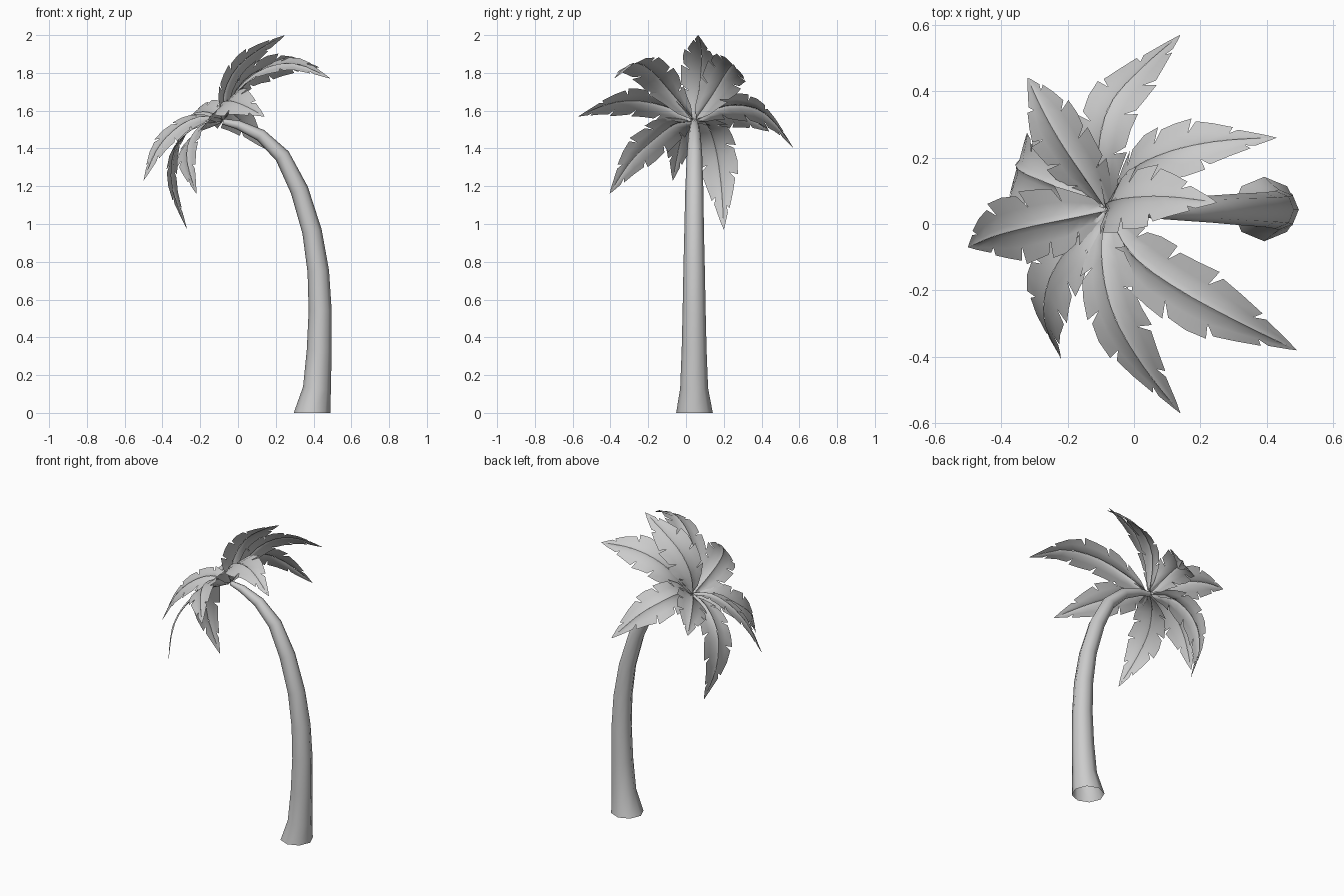
import bpy, bmesh, math
from mathutils import Vector

if "Cube" in bpy.data.objects:
    bpy.data.objects.remove(bpy.data.objects["Cube"])

UP_AXIS = Vector((-0.68, 0, 0.73))   # the crown leans the way the trunk bends
ROOT = Vector((-0.075, 0.045, 1.54))


def finish(bm, name, angle):
    me = bpy.data.meshes.new(name)
    bm.to_mesh(me)
    bm.free()
    ob = bpy.data.objects.new(name, me)
    bpy.context.collection.objects.link(ob)
    bpy.ops.object.select_all(action='DESELECT')
    bpy.context.view_layer.objects.active = ob
    ob.select_set(True)
    bpy.ops.object.shade_smooth_by_angle(angle=math.radians(angle))
    return ob


def spline(pts, t):
    """Catmull-Rom point at t in 0..1."""
    n = len(pts) - 1
    i = min(int(t * n), n - 1)
    u = t * n - i
    b, c = pts[i], pts[i + 1]
    a = pts[i - 1] if i else b * 2 - c
    d = pts[i + 2] if i + 2 <= n else c * 2 - b
    return 0.5 * (2 * b + (c - a) * u + (2 * a - 5 * b + 4 * c - d) * u * u
                  + (3 * b - a - 3 * c + d) * u ** 3)


def tube(bm, pts, radii, sides, ref):
    """Round tube along points, level and open at the start, capped at the end."""
    rings = []
    for i, p in enumerate(pts):
        tan = (pts[min(i + 1, len(pts) - 1)] - pts[max(i - 1, 0)]).normalized()
        if i == 0:
            tan = Vector((0, 0, 1))
        s = (ref - tan * ref.dot(tan)).normalized()
        n = tan.cross(s)
        rings.append([bm.verts.new(p + radii[i] * (
            s * math.cos(math.tau * k / sides) + n * math.sin(math.tau * k / sides)))
            for k in range(sides)])
    for r0, r1 in zip(rings, rings[1:]):
        for k in range(sides):
            j = (k + 1) % sides
            bm.faces.new((r0[k], r0[j], r1[j], r1[k]))
    bm.faces.new(rings[-1])


def leaf(name, path, twist=0, width=0.107, lobes=5):
    pts = [ROOT] + [Vector(p) for p in path]
    side0 = (spline(pts, .5) - ROOT).cross(UP_AXIS).normalized()
    ct, st = math.cos(math.radians(twist)), math.sin(math.radians(twist))

    def point(t, v, sgn):
        """Surface point: t along the rib, v from rib (0) to edge (1)."""
        ridge = 0.014 * (1 - t) ** .6 * max(0, 1 - v / .16)
        t = min(t + 0.06 * v, 1)
        p = spline(pts, t)
        tan = (spline(pts, min(t + .02, 1)) - spline(pts, max(t - .02, 0))).normalized()
        s = (side0 - tan * side0.dot(tan)).normalized()
        n = s.cross(tan)
        s, n = s * ct + n * st, n * ct - s * st
        w = width * min(0.22 + 2.4 * t, 1, 2.7 * (1 - t) ** 0.95)
        return p + s * (sgn * w * v) + n * ridge

    bm = bmesh.new()
    # two blades torn into lobes; a raised midrib runs where they meet
    for sgn in (1, -1):
        cuts = [.98 * i / lobes + .02 for i in range(lobes + 1)]
        cuts = [c + (.03 * sgn if 0 < i < lobes else 0) for i, c in enumerate(cuts)]
        for t0, t1 in zip(cuts, cuts[1:]):
            tm = (t0 + t1) / 2
            last = t1 > .99
            gap = 0.018
            rows = [[(t0, v), (tm, v), (t1, v)] for v in (0, .16, .55)]
            rows.append([(t0 + gap, .94), (tm, 1), (t1 if last else t1 - gap * .6, 1.06)])
            grid = [[bm.verts.new(point(t, v, sgn)) for t, v in r] for r in rows]
            for a, b in zip(grid, grid[1:]):
                for k in (0, 1):
                    f = (a[k], a[k + 1], b[k + 1], b[k])
                    bm.faces.new(f if sgn < 0 else f[::-1])
    bmesh.ops.remove_doubles(bm, verts=bm.verts, dist=0.0005)
    bmesh.ops.dissolve_degenerate(bm, edges=bm.edges, dist=0.0003)
    return finish(bm, name, 100)


# trunk: (x, y, z, radius), open underneath
trunk = [(.392, .045, 0, .097), (.418, .043, .13, .074), (.43, .043, .33, .066),
         (.435, .043, .54, .061), (.425, .043, .75, .057), (.392, .043, .96, .052),
         (.325, .044, 1.18, .048), (.235, .045, 1.36, .041), (.12, .045, 1.47, .033),
         (.0, .045, 1.525, .024), (-.08, .045, 1.542, .015)]
bm = bmesh.new()
tube(bm, [Vector(p[:3]) for p in trunk], [p[3] for p in trunk], 8, Vector((0, 1, 0)))
finish(bm, "trunk", 60)

# crown of leaves: midrib points from the crown centre to each tip, then twist
leaf("leaf_back", [(-.1, .2, 1.615), (-.07, .35, 1.61), (.02, .46, 1.54), (.14, .57, 1.4)])
leaf("leaf_back_right", [(-.01, .15, 1.70), (.1, .21, 1.80), (.25, .245, 1.84), (.43, .26, 1.83)], 25)
leaf("leaf_top", [(-.07, .06, 1.68), (-.01, .075, 1.81), (.1, .08, 1.91), (.25, .065, 2.0)], 28)
leaf("leaf_front_right", [(0, -.09, 1.70), (.13, -.19, 1.81), (.3, -.285, 1.845), (.49, -.38, 1.77)])
leaf("leaf_front", [(-.09, -.1, 1.61), (-.06, -.26, 1.645), (.02, -.41, 1.63), (.14, -.57, 1.57)])
leaf("leaf_front_left", [(-.18, -.06, 1.52), (-.25, -.17, 1.44), (-.265, -.29, 1.33), (-.22, -.405, 1.16)])
leaf("leaf_left", [(-.19, .02, 1.56), (-.31, -.005, 1.51), (-.42, -.035, 1.40), (-.5, -.07, 1.23)], 25)
leaf("leaf_hanging", [(-.22, .11, 1.52), (-.33, .155, 1.4), (-.345, .185, 1.2), (-.27, .2, .97)])
leaf("leaf_back_left", [(-.14, .14, 1.58), (-.21, .24, 1.585), (-.27, .34, 1.555), (-.32, .44, 1.49)])
